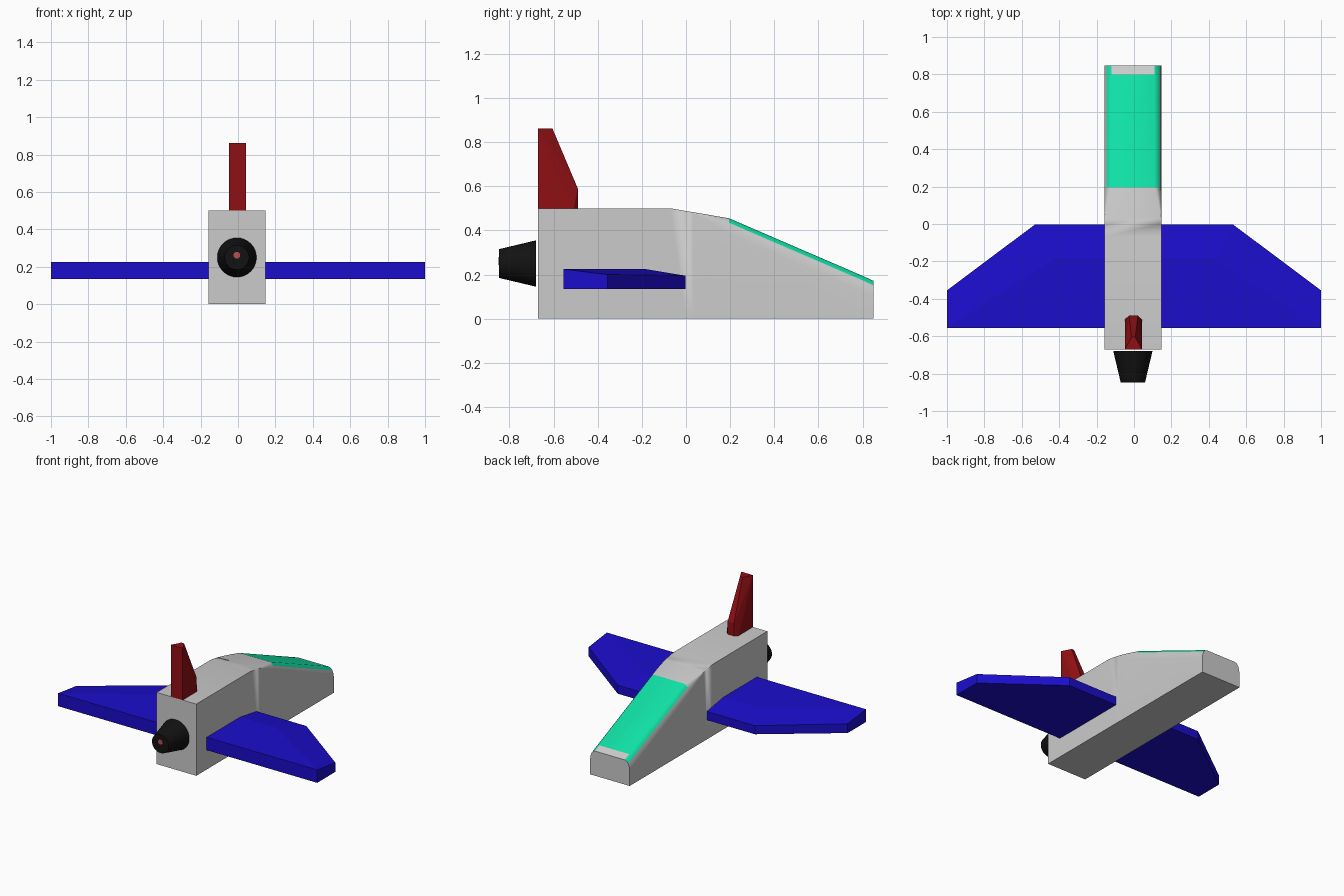
import bpy, bmesh
from math import sin, cos, pi

if "Cube" in bpy.data.objects:
    bpy.data.objects.remove(bpy.data.objects["Cube"])

CX = -0.006   # fuselage centre line


def material(name, rgb):
    m = bpy.data.materials.new(name)
    m.diffuse_color = (*rgb, 1)
    m.use_nodes = True
    m.node_tree.nodes["Principled BSDF"].inputs["Base Color"].default_value = m.diffuse_color
    return m


def finish(name, bm, mat=None):
    bmesh.ops.remove_doubles(bm, verts=bm.verts, dist=1e-5)
    me = bpy.data.meshes.new(name)
    bm.to_mesh(me)
    bm.free()
    ob = bpy.data.objects.new(name, me)
    bpy.context.collection.objects.link(ob)
    if mat:
        me.materials.append(mat)
    return ob


def smooth(ob):
    bpy.ops.object.select_all(action='DESELECT')
    ob.select_set(True)
    bpy.context.view_layer.objects.active = ob
    bpy.ops.object.shade_smooth_by_angle(angle=0.6)


def hull(name, half, mat, cx=0):
    """Convex part from the points of its +x half, mirrored."""
    bm = bmesh.new()
    for x, y, z in half:
        for s in (1, -1):
            bm.verts.new((cx + s * x, y, z))
    bmesh.ops.convex_hull(bm, input=bm.verts)
    bmesh.ops.dissolve_limit(bm, angle_limit=0.01, verts=bm.verts, edges=bm.edges)
    bmesh.ops.recalc_face_normals(bm, faces=bm.faces)
    return finish(name, bm, mat)


blue = material("wing_blue", (0.011, 0.004, 0.6))
red = material("fin_red", (0.28, 0.005, 0.007))
green = material("canopy_green", (0.005, 0.75, 0.38))
black = material("engine_black", (0.006, 0.006, 0.006))
glow = material("glow_red", (0.5, 0.08, 0.08))

# Fuselage cross-section: box with elliptical rounding of the top corners
W, BX, BZ, N = 0.153, 0.038, 0.07, 4


def section(y, zt, f):
    arc = [(-W + f * BX * (1 - cos(a)), zt - f * BZ * (1 - sin(a)))
           for a in (i * pi / 2 / N for i in range(N + 1))]
    pts = [(-W, 0)] + arc + [(-x, z) for x, z in reversed(arc)] + [(W, 0)]
    return [(CX + x, y, z) for x, z in pts]


# Stations: y, roof height, amount of rounding
stations = [(-0.67, 0.5, 0), (-0.07, 0.5, 0), (0.0, 0.488, 0)]
for i in range(1, 7):
    t = i / 6
    stations.append((0.195 * t, 0.488 - 0.033 * t, t ** 1.5))
stations += [(0.80, 0.194, 1), (0.848, 0.172, 1)]
rings = [section(*s) for s in stations]


def loft(name, is_canopy, mat=None):
    bm = bmesh.new()
    last = len(rings) - 2
    vs = [[bm.verts.new(p) for p in r] for r in rings]
    n = len(rings[0])
    for j in range(last + 1):
        for k in range(n):
            glass = (j == last - 1 and 3 <= k <= 7) or (j == last and k in (3, 4, 6, 7))
            if glass == is_canopy:
                k2 = (k + 1) % n
                bm.faces.new((vs[j][k], vs[j + 1][k], vs[j + 1][k2], vs[j][k2]))
    if not is_canopy:
        bm.faces.new(vs[0])
        bm.faces.new(vs[-1][::-1])
    bmesh.ops.dissolve_degenerate(bm, dist=1e-5, edges=bm.edges)
    bmesh.ops.delete(bm, geom=[v for v in bm.verts if not v.link_faces], context='VERTS')
    ob = finish(name, bm, mat)
    smooth(ob)
    return ob


loft("fuselage", False)
loft("canopy", True, green)

# Wing: flat underside, top sloping down to the leading edges
hull("wing", [(1, -0.555, 0.135), (1, -0.355, 0.135), (0.53, -0.003, 0.135),
              (1, -0.555, 0.225), (1, -0.355, 0.2), (0.53, -0.003, 0.195),
              (0.43, -0.185, 0.225)], blue)

# Tail fin: tapers forward and upward
hull("tail_fin", [(0.045, -0.67, 0.495), (0.045, -0.51, 0.495), (0.024, -0.49, 0.495),
                  (0.024, -0.49, 0.59), (0.045, -0.67, 0.862), (0.01, -0.605, 0.862)],
     red, -0.003)

# Engine nozzle with a small glow at its centre
bpy.ops.mesh.primitive_cone_add(vertices=32, radius1=0.065, radius2=0.105, depth=0.168,
                                location=(CX, -0.763, 0.25), rotation=(-pi / 2, 0, 0))
nozzle = bpy.context.object
nozzle.name = "engine_nozzle"
nozzle.data.materials.append(black)
smooth(nozzle)
bpy.ops.mesh.primitive_cylinder_add(vertices=16, radius=0.018, depth=0.01,
                                    location=(CX, -0.843, 0.262), rotation=(pi / 2, 0, 0))
dot = bpy.context.object
dot.name = "engine_glow"
dot.data.materials.append(glow)
